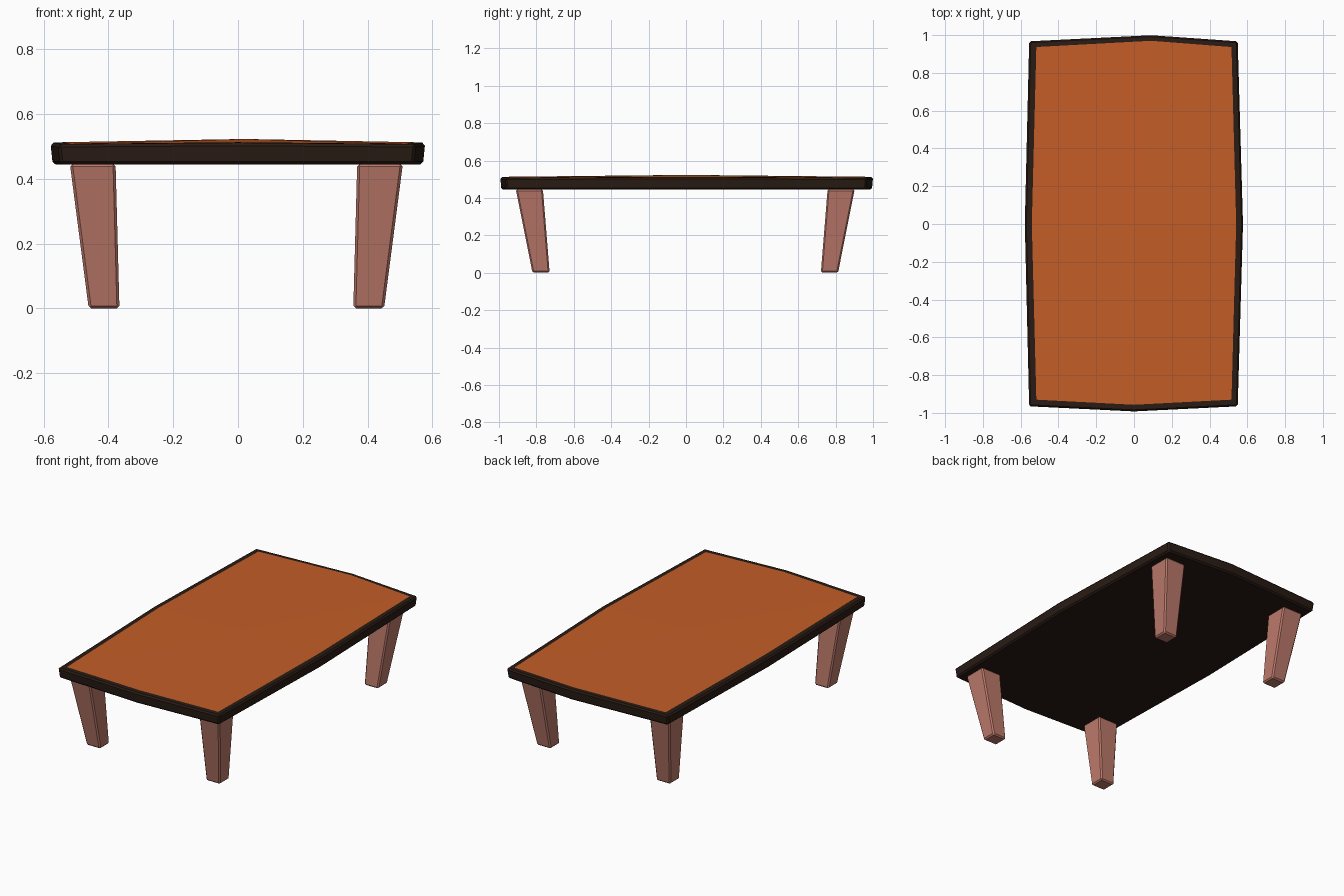
import bpy

if "Cube" in bpy.data.objects:
    bpy.data.objects.remove(bpy.data.objects["Cube"])


def material(name, rgb):
    m = bpy.data.materials.new(name)
    m.diffuse_color = (*rgb, 1)
    m.use_nodes = True
    m.node_tree.nodes["Principled BSDF"].inputs["Base Color"].default_value = m.diffuse_color
    return m


def mesh_object(name, verts, faces, mat, bevel=0.0):
    me = bpy.data.meshes.new(name)
    me.from_pydata(verts, [], faces)
    me.materials.append(mat)
    ob = bpy.data.objects.new(name, me)
    bpy.context.collection.objects.link(ob)
    if bevel:
        b = ob.modifiers.new("soft_edges", 'BEVEL')
        b.width = bevel
        b.segments = 1
        b.limit_method = 'ANGLE'
        b.angle_limit = 0.6
    return ob


def bridge(a, b, n):
    return [(a + i, a + (i + 1) % n, b + (i + 1) % n, b + i) for i in range(n)]


dark = material("dark_wood", (0.022, 0.011, 0.007))
orange = material("orange_panel", (0.55, 0.11, 0.02))
pink = material("leg_wood", (0.50, 0.19, 0.145))

# Outlines of the top, counter-clockwise: corners low, edge midpoints slightly raised
outer = [(-0.556, -0.966), (0.0, -0.993), (0.55, -0.966), (0.578, 0.0),
         (0.55, 0.968), (0.09, 1.0), (-0.556, 0.968), (-0.579, 0.0)]
inner = [(-0.517, -0.93), (0.0, -0.957), (0.516, -0.93), (0.541, 0.0),
         (0.516, 0.937), (0.09, 0.97), (-0.517, 0.937), (-0.541, 0.0)]
n = len(outer)
bottom_ring = [(x * 0.988, y * 0.994, 0.444) for x, y in outer]
top_ring = [(x, y, 0.507 + 0.004 * (i % 2)) for i, (x, y) in enumerate(outer)]
panel_ring = [(x, y, 0.508 + 0.005 * (i % 2)) for i, (x, y) in enumerate(inner)]

# Dark tabletop: underside, side walls and the border around the panel
mesh_object("tabletop_frame", bottom_ring + top_ring + panel_ring,
            [tuple(reversed(range(n)))] + bridge(0, n, n) + bridge(n, 2 * n, n),
            dark, 0.009)

# Orange panel rising gently to the middle
mesh_object("top_panel", panel_ring + [(0.02, 0.0, 0.523)],
            [(i, (i + 1) % n, n) for i in range(n)], orange)


# Tapered, splayed legs, given as x and y ranges at the foot and at the top
def leg(name, sx, sy):
    foot = ((0.361, 0.456), (0.725, 0.817), 0.0)
    head = ((0.373, 0.514), (0.761, 0.906), 0.446)
    verts = []
    for (x0, x1), (y0, y1), z in (foot, head):
        ring = [(x0, y0), (x1, y0), (x1, y1), (x0, y1)]
        if sx * sy < 0:
            ring.reverse()
        verts += [(sx * x - 0.005, sy * y - 0.004, z) for x, y in ring]
    mesh_object(name, verts, [(3, 2, 1, 0), (4, 5, 6, 7)] + bridge(0, 4, 4), pink, 0.008)


for side, sx in (("left", -1), ("right", 1)):
    for end, sy in (("front", -1), ("back", 1)):
        leg(f"{end}_{side}_leg", sx, sy)
